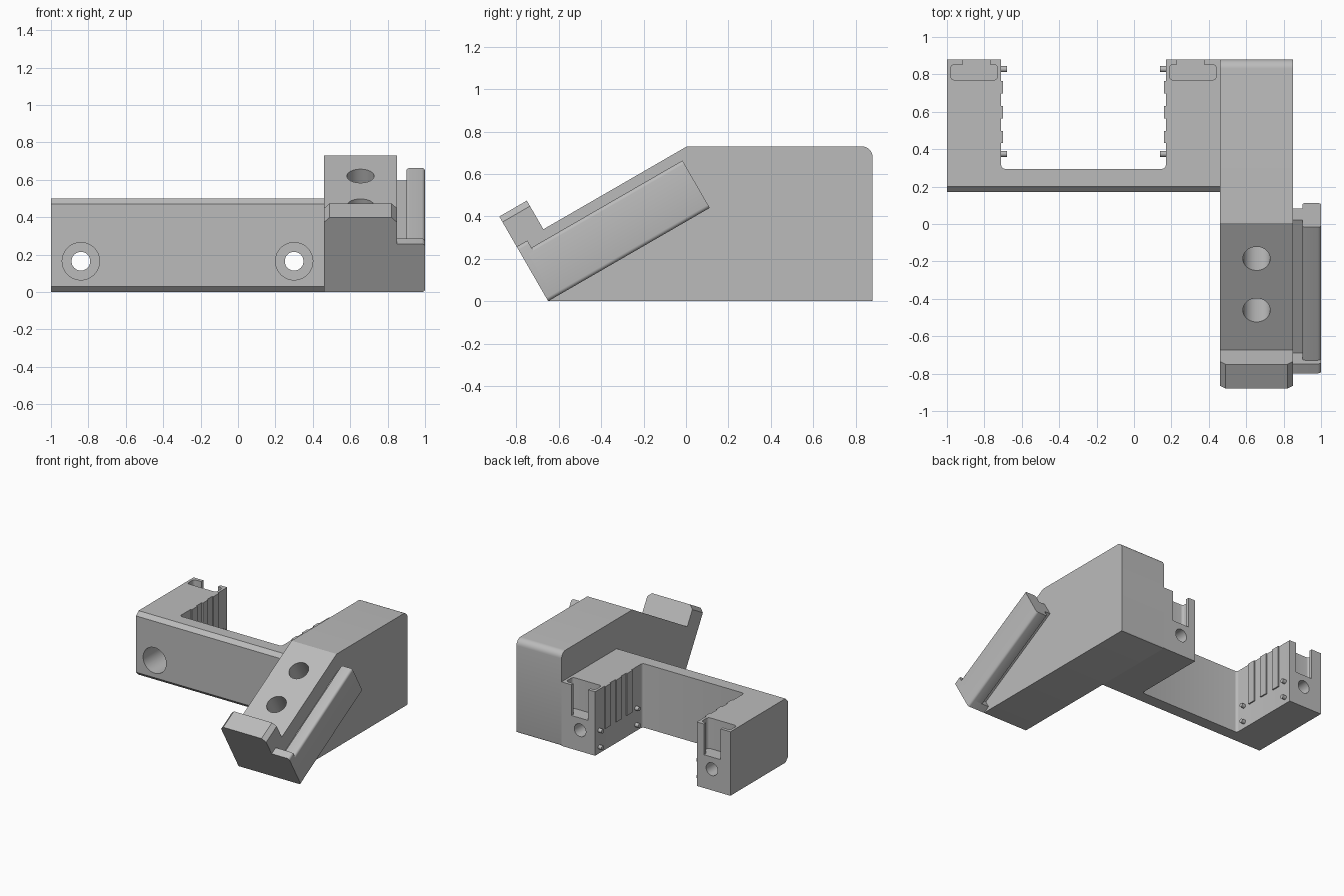
import bpy, bmesh
from math import radians
from mathutils import Matrix, Vector

if "Cube" in bpy.data.objects:
    bpy.data.objects.remove(bpy.data.objects["Cube"])

grey = bpy.data.materials.new("plain grey")
grey.use_nodes = True
colour = (0.5, 0.5, 0.5, 1)
grey.diffuse_color = colour
grey.node_tree.nodes["Principled BSDF"].inputs["Base Color"].default_value = colour

# Frame of the sloped front: local y runs up the slope, local z is its normal
SLOPE = Matrix.Translation((0, -0.65, 0)) @ Matrix.Rotation(radians(30), 4, 'X')
MID = -0.27                      # mirror plane of the U bracket


def finish(name, bm, frame=Matrix()):
    bmesh.ops.transform(bm, matrix=frame, verts=bm.verts)
    bmesh.ops.recalc_face_normals(bm, faces=bm.faces)
    mesh = bpy.data.meshes.new(name)
    bm.to_mesh(mesh)
    bm.free()
    mesh.materials.append(grey)
    ob = bpy.data.objects.new(name, mesh)
    bpy.context.collection.objects.link(ob)
    return ob


def bevel(bm, width, segments, rule):
    """Bevel the edges for which rule(midpoint, direction) holds."""
    edges = []
    for e in bm.edges:
        a, b = (v.co for v in e.verts)
        if rule((a + b) / 2, (b - a).normalized()):
            edges.append(e)
    bmesh.ops.bevel(bm, geom=edges, offset=width, segments=segments,
                    profile=0.5, affect='EDGES')


def box(name, lo, hi, frame=Matrix(), width=0, segments=1, rule=None):
    lo, hi = Vector(lo), Vector(hi)
    bm = bmesh.new()
    bmesh.ops.create_cube(bm, size=1)
    for v in bm.verts:
        v.co = (lo + hi) / 2 + v.co * (hi - lo)
    if rule:
        bevel(bm, width, segments, rule)
    return finish(name, bm, frame)


def rod(name, start, end, radius, frame=Matrix(), sides=48):
    start, end = Vector(start), Vector(end)
    bm = bmesh.new()
    bmesh.ops.create_cone(bm, cap_ends=True, segments=sides, radius1=radius,
                          radius2=radius, depth=(end - start).length)
    turn = (end - start).to_track_quat('Z', 'Y').to_matrix().to_4x4()
    return finish(name, bm, frame @ Matrix.Translation((start + end) / 2) @ turn)


def side_prism(profile, x0, x1):
    """Extrude a (y, z) profile along x."""
    bm = bmesh.new()
    face = bm.faces.new([bm.verts.new((x0, y, z)) for y, z in profile])
    new = bmesh.ops.extrude_face_region(bm, geom=[face])["geom"]
    for v in new:
        if isinstance(v, bmesh.types.BMVert):
            v.co.x = x1
    return bm


def cut(ob, cutters):
    for c in cutters:
        c.hide_render = True
        mod = ob.modifiers.new("cut", 'BOOLEAN')
        mod.operation, mod.solver, mod.object = 'DIFFERENCE', 'EXACT', c
        bpy.context.view_layer.objects.active = ob
        bpy.ops.object.modifier_apply(modifier=mod.name)
        bpy.data.objects.remove(c)


def span(side, a, b):
    """x range on the left or right arm, measured from the mirror plane."""
    return sorted((MID + side * a, MID + side * b))


def upright(mid, d):
    return abs(d.z) > 0.9


# U bracket with chamfered front edges
c = 0.03
bracket = finish("bracket", side_prism(
    [(0.17 + c, 0), (0.88, 0), (0.88, 0.5), (0.17 + c, 0.5),
     (0.17, 0.5 - c), (0.17, c)], -1, 0.46))
cutters = [box("opening", (-0.71, 0.295, -0.1), (0.17, 1, 0.6),
               width=0.02, segments=4, rule=upright)]
for side in (-1, 1):
    x = MID + side * 0.57
    # Screw hole, counterbore, nut pocket and its slot
    cutters.append(rod("screw_hole", (x, 0, 0.165), (x, 1, 0.165), 0.05))
    cutters.append(rod("counterbore", (x, 0, 0.165), (x, 0.5, 0.165), 0.1))
    a, b = span(side, 0.46, 0.71)
    cutters.append(box("nut_pocket", (a, 0.77, 0.26), (b, 0.853, 0.6),
                       width=0.02, segments=4, rule=upright))
    a, b = span(side, 0.5, 0.645)
    cutters.append(box("nut_slot", (a, 0.8, 0.26), (b, 1, 0.6)))
cut(bracket, cutters)

# Grip ribs and round nubs on the inner faces of the arms
for side, label in ((-1, "right"), (1, "left")):
    a, b = span(side, 0.43, 0.445)
    for i in range(3):
        y = 0.465 + i * 0.133
        box(f"{label}_grip_rib_{i + 1}", (a, y - 0.033, 0.17), (b, y + 0.033, 0.5))
    for y in (0.375, 0.828):
        for z in (0.05, 0.18):
            rod(f"{label}_nub", (MID + side * 0.45, y, z),
                (MID + side * 0.41, y, z), 0.016, sides=24)

# Wedge block with a lip at the foot of the slope
top = 0.73
slope = [(0.932, 0.305), (0.15, 0.305), (0.15, 0.461), (0, 0.461), (0, 0)]
profile = [(0.88, 0), (0.88, top)]
profile += [(SLOPE @ Vector((0, u, v))).yz for u, v in slope]
bm = side_prism(profile, 0.46, 0.85)
lip = SLOPE @ Vector((0, 0.075, 0.461))
bevel(bm, 0.05, 8, lambda m, d: abs(d.x) > 0.9 and m.y > 0.87 and m.z > 0.7)
bevel(bm, 0.012, 3, lambda m, d: abs(d.x) > 0.9 and m.y > 0.87 and m.z < 0.01)
bevel(bm, 0.03, 1, lambda m, d: abs(d.x) < 0.1 and (m.yz - lip.yz).length < 0.01)
block = finish("wedge_block", bm)
cut(block, [rod("slope_hole", (0.655, u, 0.0), (0.655, u, 0.4), 0.073, SLOPE)
            for u in (0.395, 0.713)])


# T-shaped rail on the left side, running parallel to the slope
def along_rail(mid, d):
    return abs(d.y) > 0.9


box("rail_neck", (0.84, 0.03, 0.06), (0.92, 0.88, 0.18), SLOPE)
box("rail_flange", (0.9, 0.03, 0), (1, 0.88, 0.258), SLOPE, 0.018, 4, along_rail)
box("rail_end_plate", (0.84, 0, 0), (1, 0.058, 0.297), SLOPE, 0.018, 4,
    lambda m, d: abs(d.y) > 0.9 and m.x > 0.95)

# Smooth shading on round surfaces, sharp edges kept
for ob in bpy.context.scene.objects:
    ob.select_set(ob.type == 'MESH' and grey.name in ob.data.materials)
bpy.context.view_layer.objects.active = block
bpy.ops.object.shade_smooth_by_angle(angle=radians(30))
